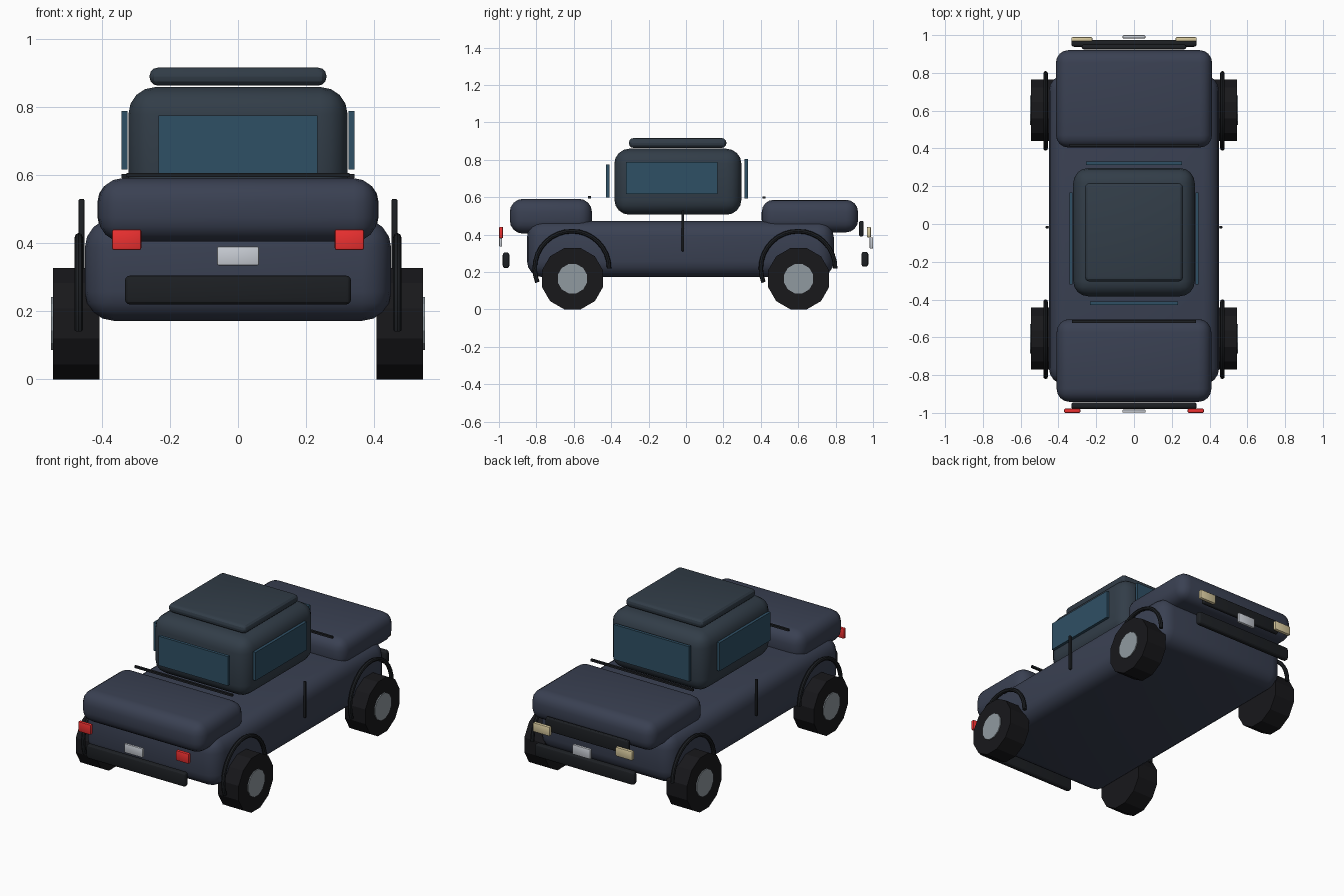
import bpy, bmesh, math
from mathutils import Matrix

if "Cube" in bpy.data.objects:
    bpy.data.objects.remove(bpy.data.objects["Cube"])


def material(name, rgb):
    m = bpy.data.materials.new(name)
    m.diffuse_color = (*rgb, 1)
    m.use_nodes = True
    m.node_tree.nodes["Principled BSDF"].inputs["Base Color"].default_value = m.diffuse_color
    return m


PAINT = material("paint", (0.042, 0.052, 0.085))
CAB = material("cab_paint", (0.032, 0.047, 0.065))
GLASS = material("glass", (0.028, 0.08, 0.13))
BLACK = material("black_trim", (0.012, 0.014, 0.017))
RUBBER = material("rubber", (0.009, 0.009, 0.011))
METAL = material("hub_metal", (0.28, 0.32, 0.35))
PLATE = material("plate_grey", (0.58, 0.61, 0.66))
RED = material("red_lens", (0.85, 0.03, 0.03))
CREAM = material("cream_lens", (0.7, 0.6, 0.35))


def finish(bm, name, mat):
    bmesh.ops.recalc_face_normals(bm, faces=bm.faces)
    mesh = bpy.data.meshes.new(name)
    bm.to_mesh(mesh)
    bm.free()
    mesh.materials.append(mat)
    ob = bpy.data.objects.new(name, mesh)
    bpy.context.collection.objects.link(ob)
    bpy.ops.object.select_all(action='DESELECT')
    ob.select_set(True)
    bpy.context.view_layer.objects.active = ob
    bpy.ops.object.shade_smooth_by_angle(angle=math.radians(28))
    return ob


def box(name, mat, x, y, z, r=0.0, seg=4):
    """Rounded box from (min, max) ranges."""
    bm = bmesh.new()
    bmesh.ops.create_cube(bm, size=1)
    for v in bm.verts:
        for i, (lo, hi) in enumerate((x, y, z)):
            v.co[i] = hi if v.co[i] > 0 else lo
    if r:
        bmesh.ops.bevel(bm, geom=bm.edges[:], offset=r, segments=seg,
                        profile=0.5, affect='EDGES', clamp_overlap=True)
    return finish(bm, name, mat)


def wide(name, mat, half, y, z, r=0.0, seg=4):
    return box(name, mat, (-half, half), y, z, r, seg)


def pair(name, mat, x0, x1, y, z, r=0.0, seg=2):
    for side, s in (("right", 1), ("left", -1)):
        box(f"{name}_{side}", mat, sorted((s * x0, s * x1)), y, z, r, seg)


def disc(name, mat, x0, x1, y, z, r, n):
    bm = bmesh.new()
    bmesh.ops.create_cone(bm, cap_ends=True, segments=n, radius1=r, radius2=r, depth=abs(x1 - x0))
    turn = Matrix.Rotation(math.pi / 2, 4, 'Y') @ Matrix.Rotation(math.pi / n, 4, 'Z')
    bm.transform(Matrix.Translation(((x0 + x1) / 2, y, z)) @ turn)
    finish(bm, name, mat)


def arch(name, mat, x, y, z, R, r, a0, a1, n=18, k=8):
    """Tube swept along an arc in the y-z plane."""
    bm = bmesh.new()
    rings = []
    for i in range(n + 1):
        a = a0 + (a1 - a0) * i / n
        ring = []
        for j in range(k):
            t = 2 * math.pi * j / k
            d = R + r * math.cos(t)
            ring.append(bm.verts.new((x + r * math.sin(t), y + d * math.cos(a), z + d * math.sin(a))))
        rings.append(ring)
    for p, q in zip(rings, rings[1:]):
        for j in range(k):
            bm.faces.new((p[j], p[(j + 1) % k], q[(j + 1) % k], q[j]))
    bm.faces.new(rings[0])
    bm.faces.new(rings[-1])
    finish(bm, name, mat)


# Body masses
wide("lower_body", PAINT, 0.45, (-0.85, 0.79), (0.172, 0.472), 0.085)
wide("front_deck", PAINT, 0.41, (-0.942, -0.503), (0.405, 0.591), 0.07)
wide("rear_deck", PAINT, 0.413, (0.405, 0.92), (0.412, 0.586), 0.065)
wide("cabin", CAB, 0.322, (-0.383, 0.296), (0.506, 0.859), 0.08)
wide("roof", CAB, 0.26, (-0.305, 0.216), (0.863, 0.916), 0.025, 3)

# Windows
wide("front_window", GLASS, 0.233, (-0.428, -0.41), (0.598, 0.775))
wide("rear_window", GLASS, 0.253, (0.313, 0.331), (0.592, 0.803))
pair("side_window", GLASS, 0.325, 0.342, (-0.32, 0.168), (0.617, 0.788))

# Deck seams and door lines
wide("front_deck_seam", BLACK, 0.327, (-0.523, -0.509), (0.594, 0.606))
wide("rear_deck_seam", BLACK, 0.342, (0.41, 0.424), (0.592, 0.604))
pair("door_line", BLACK, 0.451, 0.468, (-0.023, -0.01), (0.31, 0.53), 0.004)

# Bumpers and grille
wide("front_bumper", BLACK, 0.332, (-0.98, -0.944), (0.22, 0.305), 0.015, 3)
wide("rear_bumper", BLACK, 0.332, (0.938, 0.975), (0.228, 0.308), 0.015, 3)
wide("rear_grille", BLACK, 0.277, (0.925, 0.95), (0.39, 0.473), 0.01, 3)

# Lamps and plates
pair("red_lamp", RED, 0.284, 0.37, (-1.0, -0.978), (0.38, 0.441), 0.006)
pair("cream_lamp", CREAM, 0.22, 0.332, (0.967, 0.989), (0.385, 0.441), 0.006)
wide("front_plate", PLATE, 0.062, (-0.999, -0.983), (0.335, 0.39), 0.005, 2)
wide("rear_plate", PLATE, 0.06, (0.982, 1.0), (0.325, 0.385), 0.005, 2)

# Wheels, hubs and arches at each corner
for end, y in (("front", -0.607), ("rear", 0.602)):
    for side, s in (("right", 1), ("left", -1)):
        tag = f"{end}_{side}"
        disc(f"tyre_{tag}", RUBBER, s * 0.407, s * 0.544, y, 0.164, 0.1695, 12)
        disc(f"hub_{tag}", METAL, s * 0.50, s * 0.55, y, 0.164, 0.081, 12)
        arch(f"arch_{tag}", BLACK, s * 0.468, y - 0.003, 0.219, 0.199, 0.012,
             0, math.radians(202))
